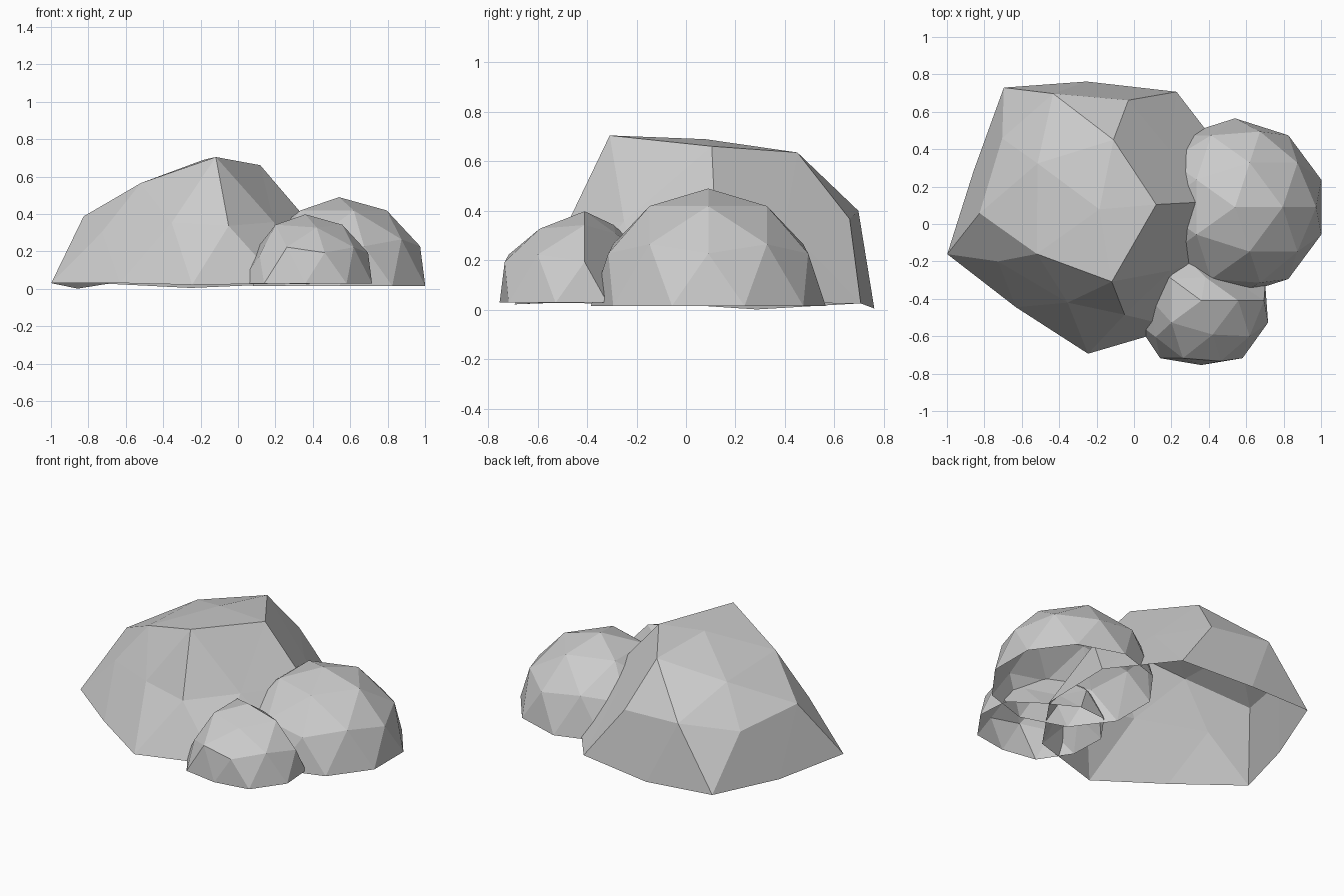
import bpy, bmesh
from mathutils import Vector

if "Cube" in bpy.data.objects:
    bpy.data.objects.remove(bpy.data.objects["Cube"])


def boulder(name, centre, radius, cuts, sag=0.0):
    """Open-bottomed faceted dome; points beyond each cut plane are pressed onto it."""
    bm = bmesh.new()
    bmesh.ops.create_icosphere(bm, subdivisions=2, radius=1.0)
    lower = [v for v in bm.verts if v.co.z < -0.05]
    bmesh.ops.delete(bm, geom=lower, context='VERTS')
    for v in bm.verts:
        p = Vector([a * b for a, b in zip(v.co, radius)])
        for normal, dist in cuts:
            n = Vector(normal).normalized()
            p -= n * max(0.0, n.dot(p) - dist)
        p.z = max(p.z, -sag)
        v.co = p + Vector(centre)
    mesh = bpy.data.meshes.new(name)
    bm.to_mesh(mesh)
    bm.free()
    obj = bpy.data.objects.new(name, mesh)
    bpy.context.collection.objects.link(obj)
    return obj


# Large rock: chipped flat on the top and all round the sides
boulder("large_rock", (-0.24, 0.087, 0.031), (0.8, 0.8, 0.8), [
    ((-0.363, 0.056, 0.93), 0.592),       # top
    ((-0.335, 0.408, 0.85), 0.634),       # top back
    ((-0.565, -0.825, 0.0), 0.66),        # front left foot
    ((-0.489, -0.714, 0.498), 0.58),      # front left
    ((0.72, -0.382, 0.577), 0.628),       # right
    ((0.25, -0.87, 0.42), 0.675),         # front right
    ((-0.915, 0.312, 0.252), 0.617),      # left
    ((0.1, 0.95, 0.2), 0.65),             # back
    ((0.657, 0.476, 0.584), 0.612),       # back right
], sag=0.03)

# Medium rock: nearly round
boulder("medium_rock", (0.54, 0.09, 0.015), (0.485, 0.475, 0.475), [])

# Small rock: front, left and back-right chipped
boulder("small_rock", (0.36, -0.41, 0.028), (0.375, 0.38, 0.37), [
    ((0, -0.5, 0.87), 0.35),
    ((0, -0.995, 0.1), 0.342),
    ((-0.856, -0.171, 0.488), 0.315),
    ((0.465, 0.78, 0.419), 0.225),
])
